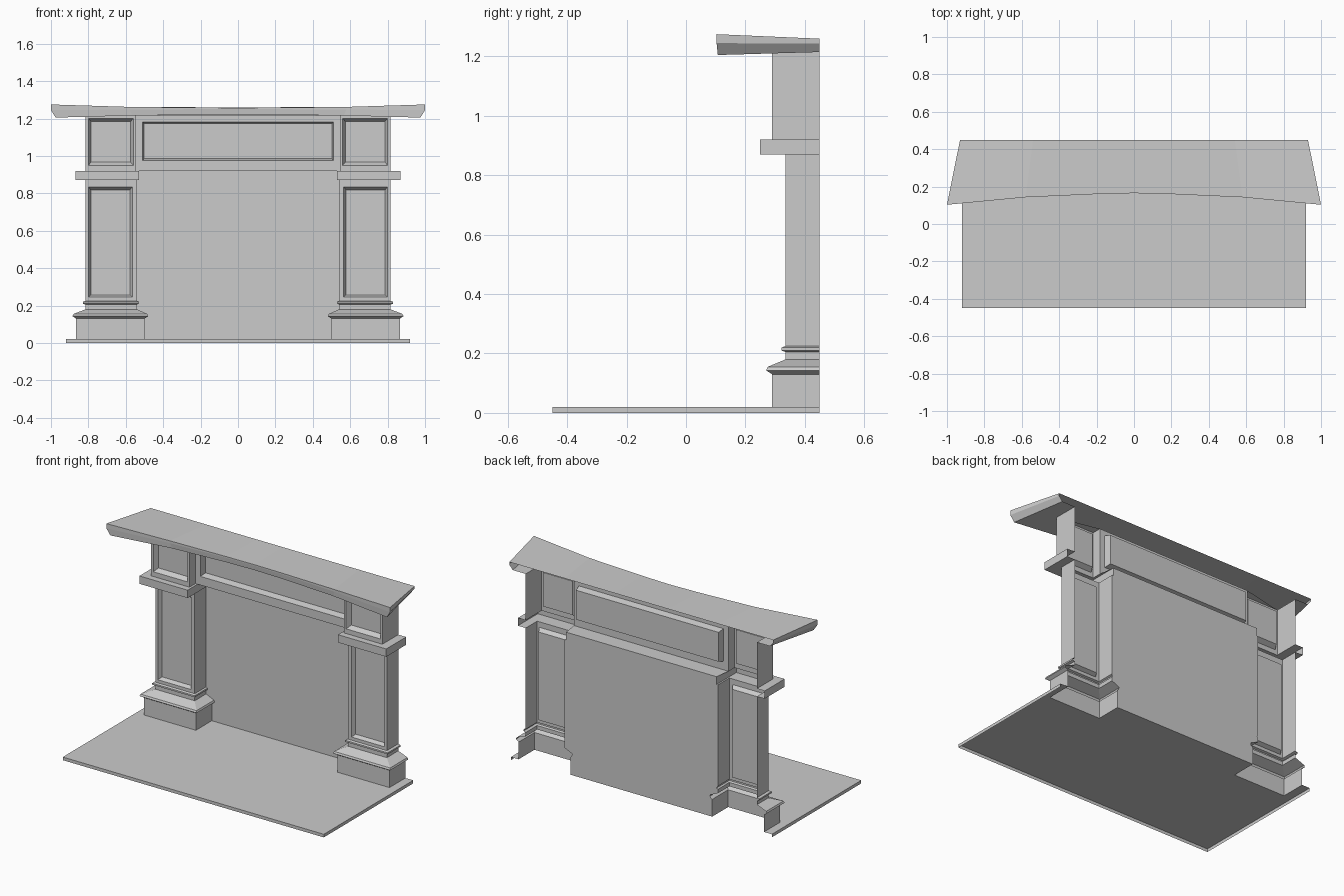
import bpy, bmesh

if "Cube" in bpy.data.objects:
    bpy.data.objects.remove(bpy.data.objects["Cube"])

BACK = 0.45      # plane of the wall behind the fireplace
FRIEZE = 0.35    # front plane of the frieze
TOP = 1.215      # underside of the shelf


def finish(name, bm, mirror=False):
    bmesh.ops.remove_doubles(bm, verts=bm.verts, dist=1e-5)
    bmesh.ops.recalc_face_normals(bm, faces=bm.faces)
    me = bpy.data.meshes.new(name)
    bm.to_mesh(me)
    bm.free()
    ob = bpy.data.objects.new(name, me)
    bpy.context.collection.objects.link(ob)
    if mirror:
        m = ob.modifiers.new("mirror", 'MIRROR')
        m.use_clip = True
    return ob


def face(bm, pts):
    bm.faces.new([bm.verts.new(p) for p in pts])


def loft(bm, rows, closed=False):
    """Quads between successive rows of points."""
    vs = [[bm.verts.new(p) for p in r] for r in rows]
    n = len(rows[0])
    for a, b in zip(vs, vs[1:]):
        for i in range(n if closed else n - 1):
            j = (i + 1) % n
            bm.faces.new((a[i], a[j], b[j], b[i]))
    return vs


def panel(bm, y, outer, rim, inner, depth):
    """Flat front with a recessed panel; rects are (x0, x1, z0, z1)."""
    def ring(r, yy):
        x0, x1, z0, z1 = r
        return [(x0, yy, z0), (x1, yy, z0), (x1, yy, z1), (x0, yy, z1)]
    vs = loft(bm, [ring(outer, y), ring(rim, y), ring(inner, y + depth)], True)
    bm.faces.new(vs[-1])


# Pillar levels: z, inner x, outer x, front y
lower = [
    (0.02, 0.50, 0.865, 0.29), (0.13, 0.50, 0.865, 0.29),
    (0.143, 0.48, 0.885, 0.27), (0.155, 0.485, 0.88, 0.275),
    (0.18, 0.54, 0.815, 0.335), (0.205, 0.54, 0.815, 0.335),
    (0.21, 0.53, 0.83, 0.322), (0.22, 0.53, 0.83, 0.322),
    (0.225, 0.54, 0.815, 0.335),
]
band = [(0.87, 0.54, 0.815, 0.335), (0.87, 0.53, 0.87, 0.25),
        (0.92, 0.53, 0.87, 0.25), (0.92, 0.545, 0.815, 0.29)]


def u_row(level, inner_back=BACK):
    z, xi, xo, y = level
    return [(xi, inner_back, z), (xi, y, z), (xo, y, z), (xo, BACK, z)]


# Pillar base, shaft, band and upper block (open at the back)
bm = bmesh.new()
loft(bm, [u_row(l) for l in lower])
finish("pillar_base", bm, True)

bm = bmesh.new()
panel(bm, 0.335, (0.54, 0.815, 0.225, 0.87), (0.565, 0.80, 0.245, 0.835),
      (0.578, 0.787, 0.257, 0.818), 0.025)
for x in (0.54, 0.815):
    face(bm, [(x, 0.335, 0.225), (x, BACK, 0.225), (x, BACK, 0.87), (x, 0.335, 0.87)])
finish("pillar_shaft", bm, True)

bm = bmesh.new()
loft(bm, [u_row(l) for l in band[:3]] + [u_row(band[3], FRIEZE)])
finish("pillar_band", bm, True)

bm = bmesh.new()
panel(bm, 0.29, (0.545, 0.815, 0.92, TOP), (0.56, 0.80, 0.95, 1.20),
      (0.575, 0.785, 0.967, 1.183), 0.03)
for x, yb in ((0.545, FRIEZE), (0.815, BACK)):
    face(bm, [(x, 0.29, 0.92), (x, yb, 0.92), (x, yb, TOP), (x, 0.29, TOP)])
finish("pillar_block", bm, True)

# Frieze with long recessed panel and its underside
bm = bmesh.new()
panel(bm, FRIEZE, (-0.545, 0.545, 0.92, TOP), (-0.51, 0.51, 0.975, 1.182),
      (-0.502, 0.502, 0.985, 1.172), 0.04)
face(bm, [(-0.545, FRIEZE, 0.92), (0.545, FRIEZE, 0.92),
          (0.53, BACK, 0.92), (-0.53, BACK, 0.92)])
finish("frieze", bm)

# Back panel, following the inner outline of the pillars
bm = bmesh.new()
outline = [(l[1], l[0]) for l in lower + band[:3]]
face(bm, [(x, BACK, z) for x, z in outline] +
     [(-x, BACK, z) for x, z in reversed(outline)])
bmesh.ops.triangulate(bm, faces=bm.faces)
finish("back_panel", bm)

# Hearth: top with notches for the plinths, and a thin edge
bm = bmesh.new()
half = [(0.92, -0.45), (0.92, BACK), (0.865, BACK), (0.865, 0.29), (0.50, 0.29), (0.50, BACK)]
face(bm, [(x, y, 0.02) for x, y in half] + [(-x, y, 0.02) for x, y in reversed(half)])
rim = [(0.92, BACK), (0.92, -0.45), (-0.92, -0.45), (-0.92, BACK)]
loft(bm, [[(x, y, z) for x, y in rim] for z in (0.02, 0.0)])
finish("hearth", bm)

# Shelf: bowed front edge; stations are x, y, top z, middle z, bottom z
stations = [(0, 0.165, 1.257, 1.25, 1.22), (0.2, 0.16, 1.258, 1.25, 1.22),
            (0.58, 0.143, 1.262, 1.248, 1.216), (1.0, 0.103, 1.275, 1.245, 1.205),
            (0.93, BACK, 1.26, 1.243, TOP)]
bm = bmesh.new()
top = [(x, y, t) for x, y, t, m, b in stations]
mid = [(x, y, m) for x, y, t, m, b in stations]
bot = [(x * 0.975, y + (0.004 if y < BACK else 0), b) for x, y, t, m, b in stations]
soffit = [(0, FRIEZE, TOP), (0.2, FRIEZE, TOP), (0.545, FRIEZE, TOP),
          (0.815, 0.29, TOP), (0.815, BACK, TOP)]
loft(bm, [top, mid, bot, soffit])
rear = [(s[0] * 0.93, BACK, 1.26) for s in stations[:4]]
loft(bm, [rear, top[:4]])
finish("shelf", bm, True)
